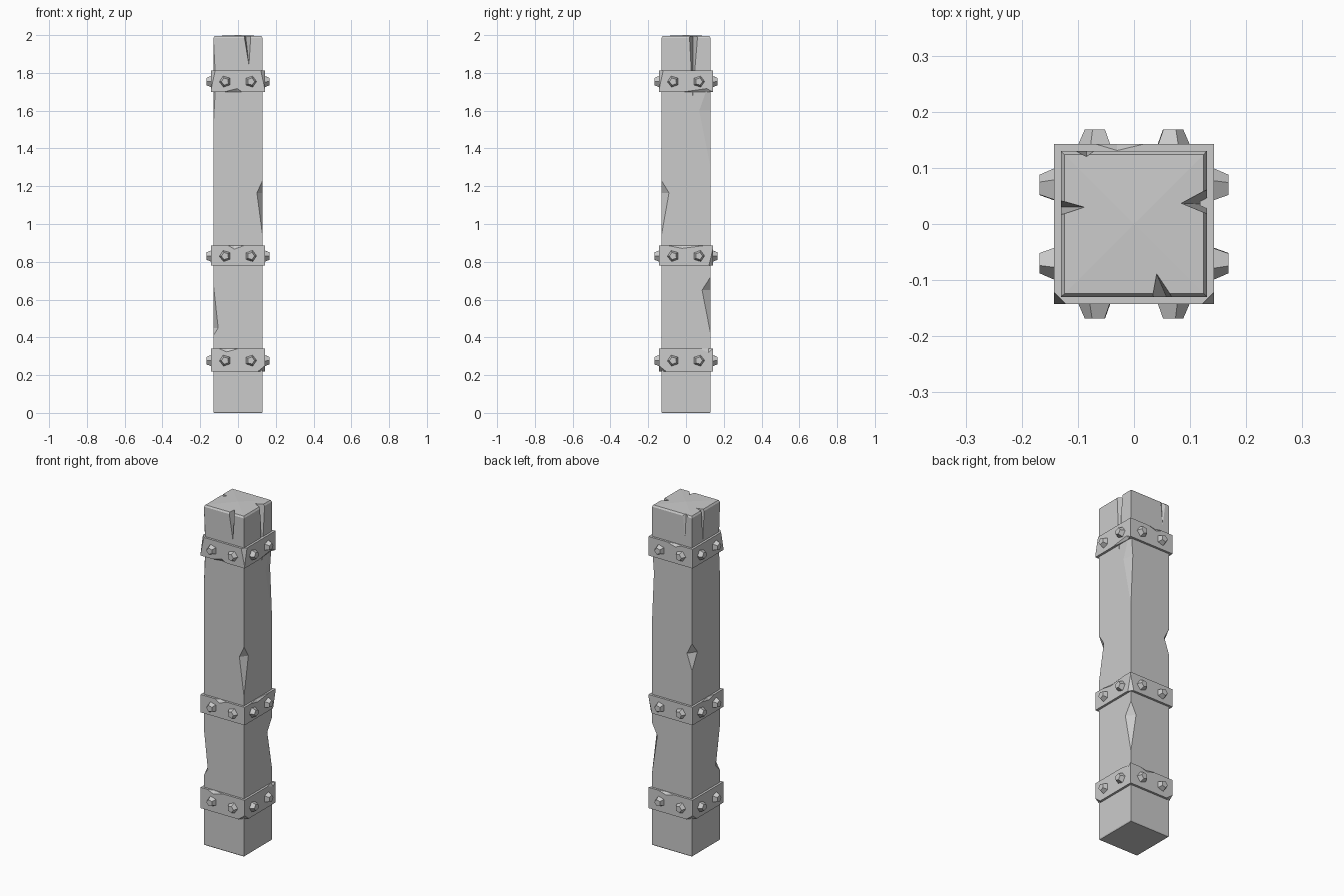
import bpy, bmesh, math
from mathutils import Vector, Matrix

if "Cube" in bpy.data.objects:
    bpy.data.objects.remove(bpy.data.objects["Cube"])

stone = bpy.data.materials.new("plain_grey")
stone.diffuse_color = (0.6, 0.6, 0.6, 1)
stone.use_nodes = True
stone.node_tree.nodes["Principled BSDF"].inputs["Base Color"].default_value = stone.diffuse_color
W, B = 0.13, 0.143            # half widths of post and bands


def finish(name, bm):
    bmesh.ops.recalc_face_normals(bm, faces=bm.faces)
    me = bpy.data.meshes.new(name)
    bm.to_mesh(me)
    bm.free()
    me.materials.append(stone)
    ob = bpy.data.objects.new(name, me)
    bpy.context.collection.objects.link(ob)
    return ob


def square_loft(bm, rings, close=False):
    """Skin square sections given as (half width, z)."""
    loops = [[bm.verts.new((sx * h, sy * h, z))
              for sx, sy in ((-1, -1), (1, -1), (1, 1), (-1, 1))] for h, z in rings]
    pairs = list(zip(loops, loops[1:])) + ([(loops[-1], loops[0])] if close else [])
    for a, b in pairs:
        for i in range(4):
            j = (i + 1) % 4
            bm.faces.new((a[i], a[j], b[j], b[i]))
    return loops


def carve(ob, chips):
    """Cut V-shaped chips; each is (inner edge p, q, outer points r, s)."""
    for chip in chips:
        pts = [Vector(p) for p in chip]
        mid = (pts[0] + pts[1]) / 2
        bm = bmesh.new()
        vs = [bm.verts.new(mid + (p - mid) * 2) for p in pts]
        for i, j, k in ((0, 1, 2), (0, 1, 3), (0, 2, 3), (1, 2, 3)):
            bm.faces.new((vs[i], vs[j], vs[k]))
        cutter = finish("chip_cutter", bm)
        cutter.hide_render = True
        mod = ob.modifiers.new("chip", 'BOOLEAN')
        mod.operation, mod.solver, mod.object = 'DIFFERENCE', 'EXACT', cutter
        dg = bpy.context.evaluated_depsgraph_get()
        me = bpy.data.meshes.new_from_object(ob.evaluated_get(dg))
        ob.modifiers.clear()
        ob.data = me
        bpy.data.objects.remove(cutter)


def corner_dent(sx, sy, dx, dy, top, mid, bottom):
    """Dent in a vertical post edge."""
    return ((sx * (W - dx), sy * W, mid), (sx * W, sy * (W - dy), mid),
            (sx * W, sy * W, top), (sx * W, sy * W, bottom))


def on_side(side, chip):
    """Turn a chip made for the front to side 0..3 (front, right, back, left)."""
    r = Matrix.Rotation(side * math.pi / 2, 3, 'Z')
    return [r @ Vector(p) for p in chip]


def crack(side, l, r, deep, depth, low, zlow):
    return on_side(side, ((deep, -W + depth, 2.0), (low, -W, zlow),
                          (l, -W, 2.0), (r, -W, 2.0)))


def edge_nick(side, l, r, peak, z, dz, depth=0.012):
    """Nick in the top (dz < 0) or bottom (dz > 0) edge of a band."""
    return on_side(side, ((peak, -B, z + dz), (peak, -B + depth, z),
                          (l, -B, z), (r, -B, z)))


def corner_cut(side, z, z_end, d=0.022):
    """Slanted cut off a band corner, widest at z and fading at z_end."""
    out = 0.03 if z > z_end else -0.03
    return on_side(side, ((B - d, -B, z), (B, -B + d, z),
                          (B, -B, z_end), (B, -B, z + out)))


# Post with chamfered, slightly peaked top
bm = bmesh.new()
loops = square_loft(bm, [(W - 0.003, 0), (W, 0.006), (W, 1.985), (W - 0.006, 1.995)])
bm.faces.new(loops[0])
peak = bm.verts.new((0, 0, 2.0))
for i in range(4):
    bm.faces.new((loops[-1][i], loops[-1][(i + 1) % 4], peak))
post = finish("post", bm)
carve(post, [
    corner_dent(1, -1, 0.030, 0.040, 1.23, 1.165, 0.94),
    corner_dent(-1, -1, 0.025, 0.040, 0.68, 0.45, 0.41),
    corner_dent(1, 1, 0.035, 0.045, 0.72, 0.65, 0.42),
    corner_dent(-1, 1, 0.033, 0.050, 1.25, 1.185, 1.09),
    corner_dent(1, 1, 0.013, 0.060, 1.77, 1.60, 1.30),
    corner_dent(-1, -1, 0.012, 0.012, 1.98, 1.75, 1.53),
    crack(0, 0.032, 0.068, 0.04, 0.042, 0.058, 1.84),
    crack(1, 0.018, 0.062, 0.037, 0.046, 0.035, 1.67),
    crack(2, 0.070, 0.105, 0.085, 0.010, 0.085, 1.85),
    crack(3, -0.042, -0.016, -0.03, 0.042, -0.03, 1.82),
])

# Three square bands with worn edges
bands = {
    "lower_band": (0.218, 0.34, [
        edge_nick(0, -0.10, 0.0, -0.06, 0.34, -0.017),
        edge_nick(1, 0.07, 0.14, 0.12, 0.34, -0.02),
        edge_nick(2, -0.08, 0.02, -0.03, 0.34, -0.015),
        corner_cut(0, 0.218, 0.25, 0.04), corner_cut(2, 0.218, 0.25, 0.04)]),
    "middle_band": (0.78, 0.885, [
        edge_nick(0, -0.05, 0.03, -0.02, 0.885, -0.018),
        edge_nick(1, -0.09, 0.09, -0.02, 0.885, -0.014),
        edge_nick(3, -0.06, 0.06, 0.01, 0.885, -0.014),
        corner_cut(1, 0.78, 0.87)]),
    "upper_band": (1.70, 1.812, [
        edge_nick(0, -0.07, 0.02, -0.005, 1.70, 0.017),
        edge_nick(1, -0.01, 0.14, 0.11, 1.70, 0.017),
        edge_nick(2, -0.02, 0.07, 0.03, 1.812, -0.016),
        corner_cut(0, 1.812, 1.71), corner_cut(3, 1.812, 1.71)]),
}
for name, (z0, z1, chips) in bands.items():
    bm = bmesh.new()
    square_loft(bm, [(B, z0), (B, z1), (0.118, z1), (0.118, z0)], close=True)
    carve(finish(name, bm), chips)

    # Five-sided tapered studs, two on each side of the band
    bm = bmesh.new()
    for side in range(4):
        for x in (-0.068, 0.068):
            m = (Matrix.Rotation(side * math.pi / 2, 4, 'Z')
                 @ Matrix.Translation((x, -0.153, (z0 + z1) / 2 - 0.002))
                 @ Matrix.Rotation(math.pi / 2, 4, 'X')
                 @ Matrix.Rotation(math.radians(20 if x < 0 else 55), 4, 'Z'))
            bmesh.ops.create_cone(bm, cap_ends=True, segments=5, radius1=0.033,
                                  radius2=0.020, depth=0.03, matrix=m)
    finish(name + "_studs", bm)
